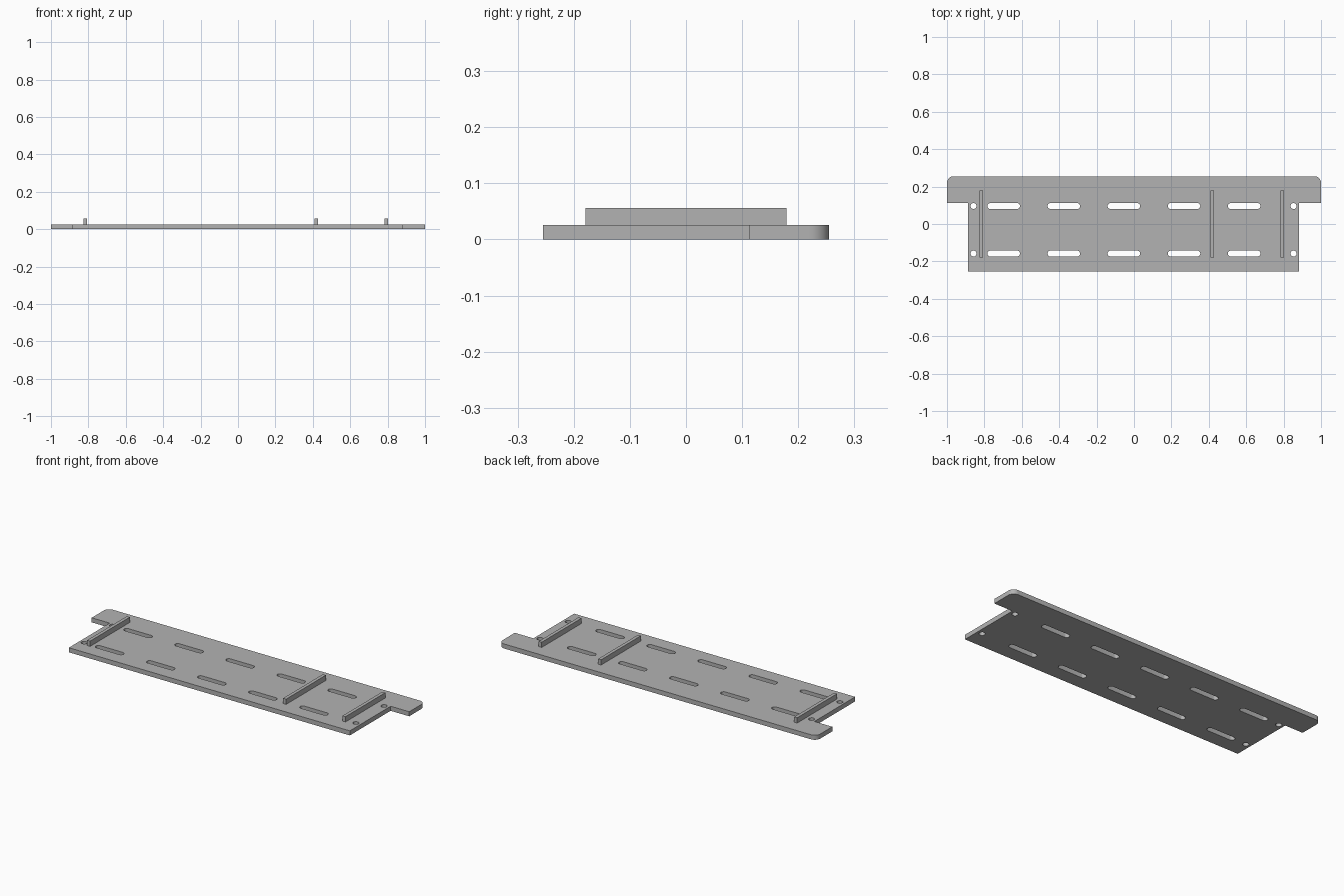
import bpy, bmesh
from math import sin, cos, pi, radians

cube = bpy.data.objects.get("Cube")
if cube:
    bpy.data.objects.remove(cube, do_unlink=True)

THICK = 0.026
RIB_TOP = 0.056
ROWS = (0.096, -0.158)

grey = bpy.data.materials.new("plain grey")
grey.use_nodes = True
colour = (0.45, 0.45, 0.45, 1)
grey.diffuse_color = colour
grey.node_tree.nodes["Principled BSDF"].inputs["Base Color"].default_value = colour


def arc(cx, cy, r, start, end, steps):
    """Points on an arc, angles in degrees."""
    angles = [radians(start + (end - start) * i / steps) for i in range(steps + 1)]
    return [(cx + r * cos(a), cy + r * sin(a)) for a in angles]


def slot(cx, cy, length, r):
    half = length / 2 - r
    return arc(cx + half, cy, r, -90, 90, 12) + arc(cx - half, cy, r, 90, 270, 12)


def add_object(name, bm):
    bmesh.ops.recalc_face_normals(bm, faces=bm.faces)
    mesh = bpy.data.meshes.new(name)
    bm.to_mesh(mesh)
    bm.free()
    mesh.materials.append(grey)
    obj = bpy.data.objects.new(name, mesh)
    bpy.context.collection.objects.link(obj)
    return obj


def extruded_sheet(name, loops, height):
    """Fill an outline with holes and extrude it upward from z = 0."""
    bm = bmesh.new()
    edges = []
    for loop in loops:
        verts = [bm.verts.new((x, y, 0)) for x, y in loop]
        edges += [bm.edges.new((v, verts[i - 1])) for i, v in enumerate(verts)]
    bmesh.ops.triangle_fill(bm, edges=edges, use_beauty=True, normal=(0, 0, 1))
    grown = bmesh.ops.extrude_face_region(bm, geom=bm.faces[:], use_keep_orig=True)
    top = [g for g in grown["geom"] if isinstance(g, bmesh.types.BMVert)]
    bmesh.ops.translate(bm, verts=top, vec=(0, 0, height))
    return add_object(name, bm)


# Base plate: wide back strip with rounded corners, narrower front body
R = 0.035
outline = [(-0.887, -0.255), (0.883, -0.255), (0.883, 0.112), (1, 0.112)]
outline += arc(1 - R, 0.255 - R, R, 0, 90, 10)
outline += arc(R - 1, 0.255 - R, R, 90, 180, 10)
outline += [(-1, 0.112), (-0.887, 0.112)]

# Long slots and round screw holes in two rows
holes = []
for y in ROWS:
    holes += [slot(-0.697 + 0.3215 * i, y, 0.174, 0.016) for i in range(5)]
    holes += [arc(x, y, 0.016, 0, 345, 23) for x in (-0.858, 0.853)]

plate = extruded_sheet("base_plate", [outline] + holes, THICK)
bpy.context.view_layer.objects.active = plate
plate.select_set(True)
bpy.ops.object.shade_smooth_by_angle(angle=radians(30))

# Upright ribs across the plate
for name, x in (("right_rib", -0.816), ("middle_rib", 0.419), ("left_rib", 0.793)):
    bm = bmesh.new()
    bmesh.ops.create_cube(bm, size=1)
    bmesh.ops.scale(bm, verts=bm.verts, vec=(0.019, 0.358, RIB_TOP - THICK))
    bmesh.ops.translate(bm, verts=bm.verts, vec=(x, 0, (RIB_TOP + THICK) / 2))
    add_object(name, bm)
